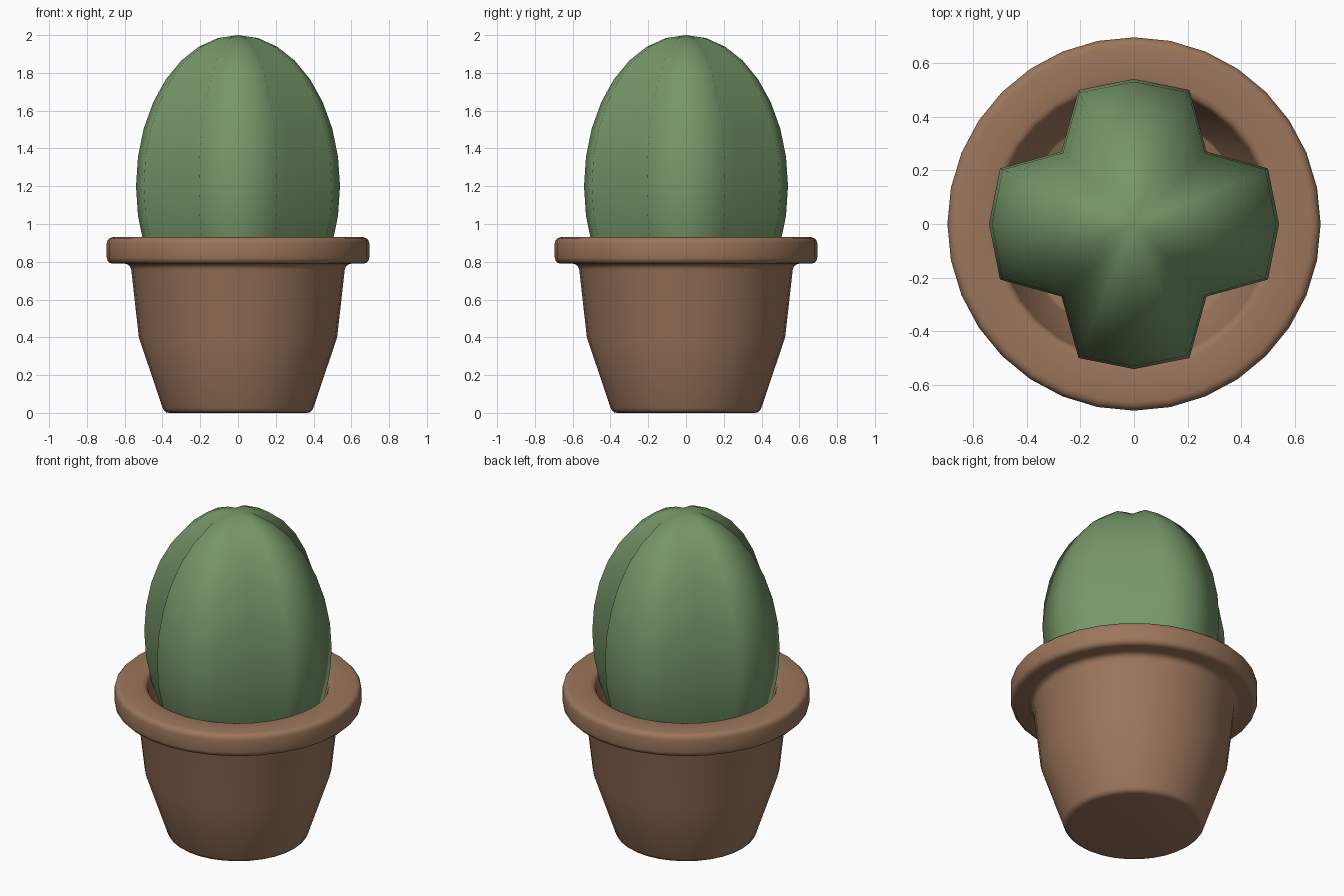
import bpy, bmesh
from math import sin, cos, pi, radians

if "Cube" in bpy.data.objects:
    bpy.data.objects.remove(bpy.data.objects["Cube"])


def make_material(name, color):
    mat = bpy.data.materials.new(name)
    mat.diffuse_color = (*color, 1)
    mat.use_nodes = True
    mat.node_tree.nodes["Principled BSDF"].inputs["Base Color"].default_value = mat.diffuse_color
    return mat


def finish(bm, name, mat):
    bmesh.ops.recalc_face_normals(bm, faces=bm.faces)
    for f in bm.faces:
        f.smooth = True
    mesh = bpy.data.meshes.new(name)
    bm.to_mesh(mesh)
    bm.free()
    mesh.materials.append(mat)
    obj = bpy.data.objects.new(name, mesh)
    bpy.context.collection.objects.link(obj)
    return obj


def arc(cx, cz, r, start, end, steps=3):
    """Rounded corner as (radius, height) points."""
    angles = [radians(start + (end - start) * i / steps) for i in range(steps + 1)]
    return [(cx + r * cos(a), cz + r * sin(a)) for a in angles]


# Pot: rounded profile turned around z, hollow at the top
profile = [(0, 0)]
profile += arc(0.365, 0.035, 0.035, -90, -15)        # foot
profile += [(0.525, 0.40)]                           # bend in the wall
profile += arc(0.60, 0.755, 0.035, 175, 90)          # neck under the rim
profile += arc(0.663, 0.822, 0.032, -90, 0)          # rim, lower edge
profile += arc(0.663, 0.898, 0.032, 0, 90)           # rim, upper edge
profile += arc(0.54, 0.898, 0.032, 90, 175)          # mouth
profile += [(0.42, 0.56), (0.41, 0.55), (0, 0.55)]   # inner wall and floor
bm = bmesh.new()
verts = [bm.verts.new((r, 0, z)) for r, z in profile]
edges = [bm.edges.new(pair) for pair in zip(verts, verts[1:])]
bmesh.ops.spin(bm, geom=verts + edges, axis=(0, 0, 1), cent=(0, 0, 0),
               angle=2 * pi, steps=32, use_duplicate=False)
bmesh.ops.remove_doubles(bm, verts=bm.verts, dist=0.0005)
finish(bm, "pot", make_material("terracotta", (0.33, 0.18, 0.105)))

# Cactus: tall sphere with the four diagonal meridians pulled in as grooves
bm = bmesh.new()
bmesh.ops.create_uvsphere(bm, u_segments=16, v_segments=16, radius=1)
for v in bm.verts:
    groove = abs(abs(v.co.x) - abs(v.co.y)) < 0.001
    width = 0.54 * (0.707 if groove else 1)
    v.co = (v.co.x * width, v.co.y * width, 1.2 + v.co.z * 0.8)
finish(bm, "cactus", make_material("cactus_green", (0.18, 0.31, 0.14)))
